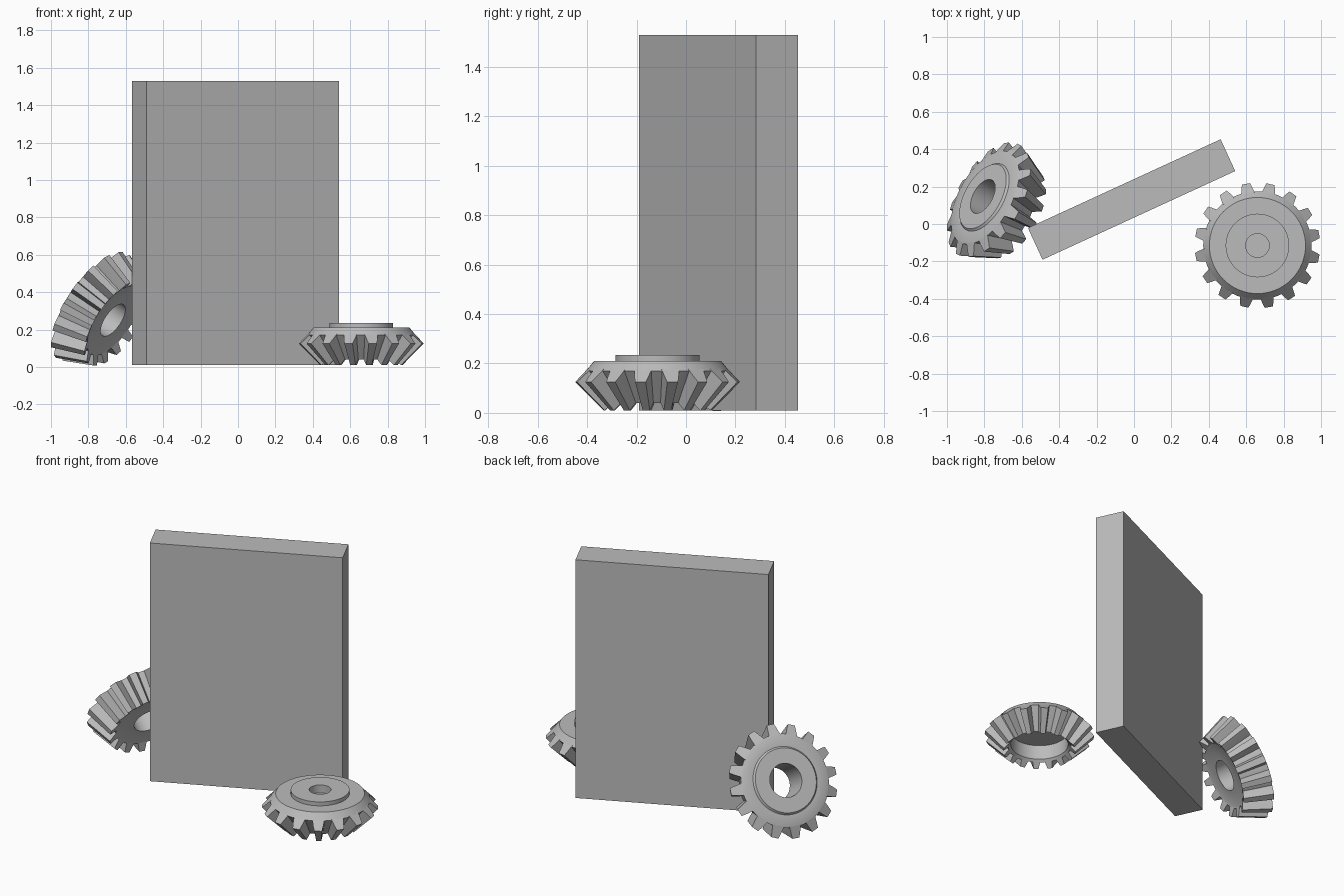
import bpy, bmesh, math
from mathutils import Vector, Matrix

if "Cube" in bpy.data.objects:
    bpy.data.objects.remove(bpy.data.objects["Cube"])

gray = bpy.data.materials.new("plain_gray")
gray.diffuse_color = (0.5, 0.5, 0.5, 1)
gray.use_nodes = True
gray.node_tree.nodes["Principled BSDF"].inputs["Base Color"].default_value = gray.diffuse_color


def finish(name, bm, matrix, smooth=True):
    bmesh.ops.recalc_face_normals(bm, faces=bm.faces)
    mesh = bpy.data.meshes.new(name)
    bm.to_mesh(mesh)
    bm.free()
    mesh.materials.append(gray)
    ob = bpy.data.objects.new(name, mesh)
    ob.matrix_world = matrix
    bpy.context.collection.objects.link(ob)
    if smooth:
        bpy.ops.object.select_all(action='DESELECT')
        ob.select_set(True)
        bpy.context.view_layer.objects.active = ob
        bpy.ops.object.shade_smooth_by_angle(angle=math.radians(30))
    return ob


def lathe(bm, profile, closed, steps=64):
    """Revolve (radius, height) points around local z."""
    verts = [bm.verts.new((r, 0, z)) for r, z in profile]
    pairs = list(zip(verts, verts[1:]))
    if closed:
        pairs.append((verts[-1], verts[0]))
    edges = [bm.edges.new(p) for p in pairs]
    bmesh.ops.spin(bm, geom=verts + edges, cent=(0, 0, 0), axis=(0, 0, 1),
                   angle=2 * math.pi, steps=steps)
    bmesh.ops.remove_doubles(bm, verts=bm.verts, dist=1e-5)


def add_tooth(bm, angle, tip, root, apex_scale, widths):
    """Tapered tooth: a section at the wide end, shrunk toward the cone apex."""
    tip_big, tip_small = tip
    root_big, root_small = root
    rot = Matrix.Rotation(angle, 3, 'Z')
    rings = []
    for a, b, s in ((tip_big, root_big, 1.0), (tip_small, root_small, apex_scale)):
        left, right = [], []
        for f, w in zip((0.0, 0.5, 1.15), widths):
            r, z = a[0] + (b[0] - a[0]) * f, a[1] + (b[1] - a[1]) * f
            left.append(bm.verts.new(rot @ Vector((r, -w * s / 2, z))))
            right.append(bm.verts.new(rot @ Vector((r, w * s / 2, z))))
        rings.append(left + right[::-1])
    big, small = rings
    bm.faces.new(big)
    bm.faces.new(small[::-1])
    for i in range(6):
        j = (i + 1) % 6
        bm.faces.new((big[i], small[i], small[j], big[j]))


def gear(name, profile, closed, tip, root, scale, matrix, teeth=16, phase=0.0):
    bm = bmesh.new()
    lathe(bm, profile, closed)
    for i in range(teeth):
        add_tooth(bm, phase + i * 2 * math.pi / teeth, tip, root, scale,
                  (0.044, 0.058, 0.072))
    return finish(name, bm, matrix)


# upright slab, turned about z
bm = bmesh.new()
bmesh.ops.create_cube(bm, size=1)
bmesh.ops.scale(bm, vec=(1.134, 0.187, 1.52), verts=bm.verts)
finish("slab", bm, Matrix.Translation((-0.013, 0.131, 0.77))
       @ Matrix.Rotation(math.radians(24.7), 4, 'Z'), smooth=False)

# flat lying bevel gear: raised hub with blind bore on top, hollow underneath
gear("lying_bevel_gear",
     [(0, 0.185), (0.063, 0.185), (0.063, 0.235), (0.17, 0.235), (0.17, 0.21),
      (0.257, 0.21), (0.29, 0.17), (0.19, 0.04), (0.175, 0.055), (0.175, 0.15), (0, 0.15)],
     False,
     ((0.335, 0.125), (0.22, 0.01)), ((0.29, 0.17), (0.19, 0.04)), 0.66,
     Matrix.Translation((0.66, -0.115, 0)), phase=math.radians(10.5))

# leaning bevel gear: through bore, wide end facing back left and up
axis = Vector((-0.75, 0.42, 0.51)).normalized()
ref = Vector((0.075, -0.475, 0.88))
x_dir = (ref - axis * ref.dot(axis)).normalized()
y_dir = axis.cross(x_dir)
lean = Matrix((x_dir, y_dir, axis)).transposed().to_4x4()
gear("leaning_bevel_gear",
     [(0.1, 0.042), (0.19, 0.042), (0.2, 0.03), (0.268, 0.03), (0.275, 0.026),
      (0.215, -0.15), (0.205, -0.145), (0.1, -0.145)],
     True,
     ((0.337, 0.0), (0.264, -0.175)), ((0.275, 0.026), (0.215, -0.15)), 0.78,
     Matrix.Translation((-0.777, 0.13, 0.324)) @ lean)
